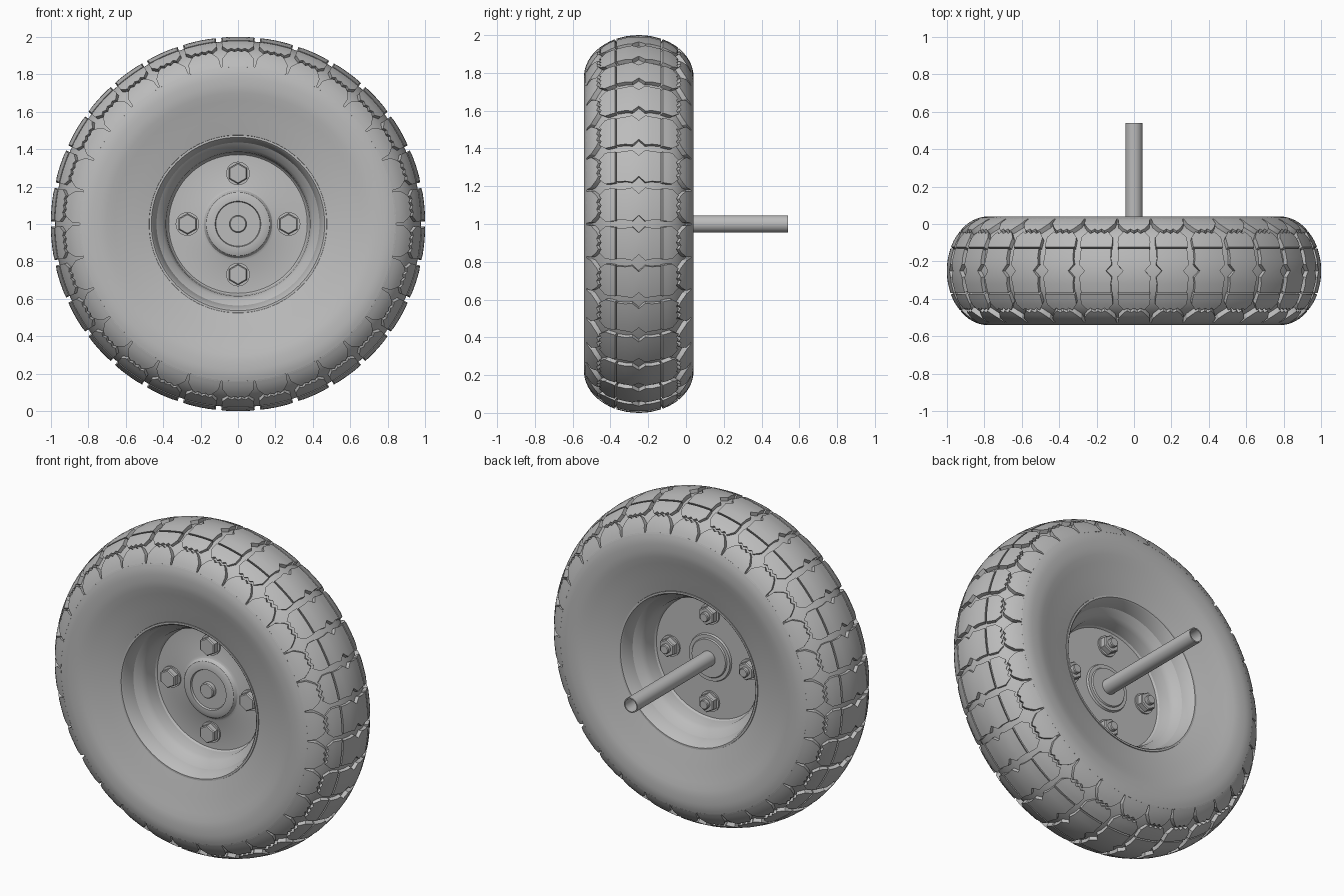
import bpy, bmesh
from math import sin, cos, pi, radians

if "Cube" in bpy.data.objects:
    bpy.data.objects.remove(bpy.data.objects["Cube"])

MID_Y, MID_Z = -0.25, 1.0       # centre of the wheel
PITCHES = 30                    # tread repeats round the tyre
CROWN, BELLY, SHOULDER = 0.22, 0.29, 0.78

grey = bpy.data.materials.new("plain_grey")
grey.use_nodes = True
grey.diffuse_color = (0.5, 0.5, 0.5, 1)
grey.node_tree.nodes["Principled BSDF"].inputs["Base Color"].default_value = (0.5, 0.5, 0.5, 1)


def place(r, out, a, cx=0, cz=MID_Z):
    """Point at radius r and angle a, 'out' towards the front."""
    return (cx + r * sin(a), MID_Y - out, cz + r * cos(a))


def finish(name, bm, angle=30):
    bmesh.ops.remove_doubles(bm, verts=bm.verts, dist=1e-5)
    bmesh.ops.recalc_face_normals(bm, faces=bm.faces)
    mesh = bpy.data.meshes.new(name)
    bm.to_mesh(mesh)
    bm.free()
    mesh.materials.append(grey)
    ob = bpy.data.objects.new(name, mesh)
    bpy.context.collection.objects.link(ob)
    bpy.ops.object.select_all(action='DESELECT')
    ob.select_set(True)
    bpy.context.view_layer.objects.active = ob
    bpy.ops.object.shade_smooth_by_angle(angle=radians(angle))
    return ob


def revolve(name, profile, seg, cx=0, cz=MID_Z, loop=False, angle=30):
    bm = bmesh.new()
    rings = [[bm.verts.new(place(r, o, 2 * pi * i / seg, cx, cz)) for i in range(seg)]
             for r, o in profile]
    pairs = list(zip(rings, rings[1:])) + ([(rings[-1], rings[0])] if loop else [])
    for a, b in pairs:
        for i in range(seg):
            j = (i + 1) % seg
            bm.faces.new((a[i], a[j], b[j], b[i]))
    return finish(name, bm, angle)


def section(t, scale=1.0):
    """Radius and offset on the tyre's elliptical section at t degrees."""
    t = radians(t)
    return SHOULDER + scale * CROWN * cos(t), scale * BELLY * sin(t)


# Tyre carcass: recessed crown, full sidewalls, conical inner walls
half = [section(t, 0.9) for t in range(0, 73, 6)]
half += [section(t) for t in (73, 79, 85, 90)]
half += [(0.74, 0.29), (0.70, 0.284), (0.66, 0.272), (0.57, 0.25), (0.475, 0.225), (0.45, 0.19)]
mirrored = [(r, -o) for r, o in reversed(half[1:])]
revolve("tyre", mirrored + half, 120, loop=True)

# Tread lugs: stations of (section angle, half width in pitches, zigzag in degrees)
centre_lug = [(-24, .40, 0), (-14, .40, 0), (-7, .43, 0), (0, .28, 0),
              (7, .43, 0), (14, .40, 0), (24, .40, 0)]
side_lug = [(26, .42, 0), (32, .43, 0), (38, .43, 0), (45, .28, 1.5)]
shoulder_lug = [(49, .28, 1.5), (55, .36, 0), (61, .45, 0), (68, .465, 0), (74.5, .485, 0)]


def add_lug(bm, stations, side, a0, cols=6):
    step = 2 * pi / PITCHES
    grid = []
    for t, width, zig in stations:
        row = []
        for j in range(cols + 1):
            a = a0 + step * width * (2 * j / cols - 1)
            r, o = section(t + zig * (-1) ** j)
            row.append(bm.verts.new(place(r, side * o, a)))
        grid.append(row)
    faces = [bm.faces.new((p[j], p[j + 1], q[j + 1], q[j]))
             for p, q in zip(grid, grid[1:]) for j in range(cols)]
    # sink a copy of the surface into the carcass to close the block
    new = bmesh.ops.extrude_face_region(bm, geom=faces, use_keep_orig=True)["geom"]
    for v in (g for g in new if isinstance(g, bmesh.types.BMVert)):
        x, z = v.co.x, v.co.z - MID_Z
        r = (x * x + z * z) ** 0.5
        k = (SHOULDER + (r - SHOULDER) * 0.86) / r
        v.co = (x * k, MID_Y + (v.co.y - MID_Y) * 0.86, MID_Z + z * k)


bm = bmesh.new()
for i in range(PITCHES):
    a0 = 2 * pi * i / PITCHES
    add_lug(bm, centre_lug, 1, a0)
    for side in (1, -1):
        add_lug(bm, side_lug, side, a0)
        add_lug(bm, shoulder_lug, side, a0)
finish("tread_lugs", bm)

# Rim: lipped dish on both sides, with a raised hub boss
dish = [(0.37, 0.01), (0.378, 0.02), (0.385, 0.09), (0.40, 0.12), (0.435, 0.15),
        (0.455, 0.222), (0.463, 0.23), (0.474, 0.23), (0.474, 0.20)]
boss_front = [(0, 0.03), (0.118, 0.03), (0.122, 0.042), (0.15, 0.042), (0.17, 0.034),
              (0.182, 0.016), (0.195, 0.01)]
boss_back = [(0, 0.03), (0.115, 0.03), (0.12, 0.022), (0.14, 0.022), (0.145, 0.01)]
back = [(r, -o) for r, o in reversed(boss_back + dish)]
revolve("rim", boss_front + dish + back, 96)

# Axle: short stub at the front, open tube at the back
revolve("axle", [(0, 0.06), (0.041, 0.06), (0.046, 0.055), (0.046, -0.79),
                 (0.039, -0.79), (0.039, -0.4), (0, -0.4)], 32)

# Four bolts: washers, hexagonal heads and nuts, threaded ends
for name, cx, dz in (("top", 0, 1), ("left", 1, 0), ("bottom", 0, -1), ("right", -1, 0)):
    x, z = 0.27 * cx, MID_Z + 0.27 * dz
    for end, s in (("front", 1), ("back", -1)):
        revolve(f"{name}_{end}_washer", [(0, 0), (0.063, 0), (0.063, s * 0.02), (0, s * 0.02)], 32, x, z)
        revolve(f"{name}_{end}_hexagon", [(0, 0), (0.056, 0), (0.056, s * 0.05),
                                          (0.05, s * 0.056), (0, s * 0.056)], 6, x, z, angle=20)
    revolve(f"{name}_bolt_end", [(0, 0), (0.028, 0), (0.028, -0.075), (0.024, -0.08), (0, -0.08)], 20, x, z)
